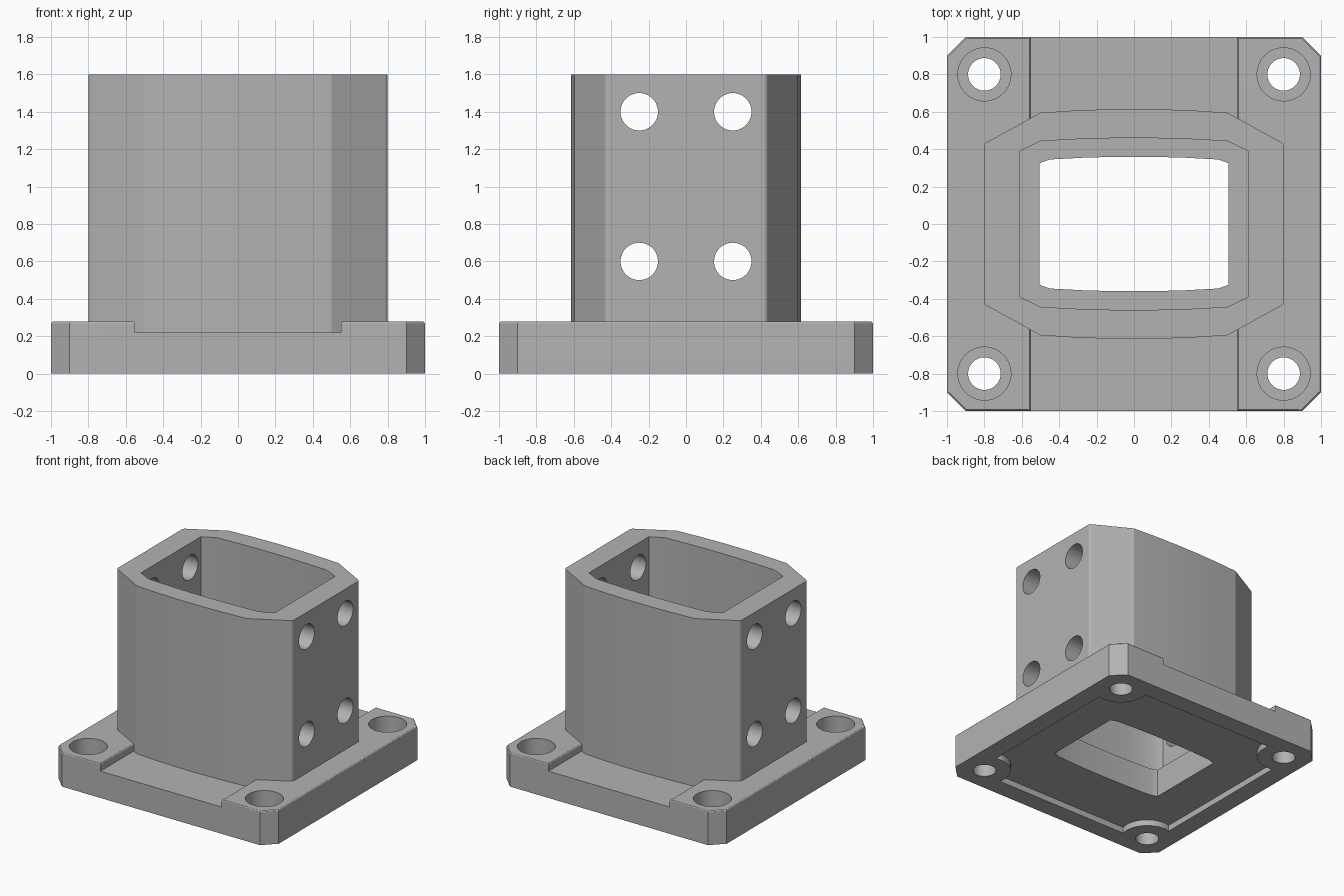
import bpy
import bmesh
from math import sin, cos, radians, pi, asin
from mathutils import Matrix

cube = bpy.data.objects.get("Cube")
if cube:
    bpy.data.objects.remove(cube)

grey = bpy.data.materials.new("machined_grey")
grey.use_nodes = True
grey.diffuse_color = (0.45, 0.45, 0.45, 1)
grey.node_tree.nodes["Principled BSDF"].inputs["Base Color"].default_value = grey.diffuse_color


def new_object(name, bm):
    bmesh.ops.recalc_face_normals(bm, faces=bm.faces)
    mesh = bpy.data.meshes.new(name)
    bm.to_mesh(mesh)
    bm.free()
    mesh.materials.append(grey)
    obj = bpy.data.objects.new(name, mesh)
    bpy.context.collection.objects.link(obj)
    return obj


def prism(points, start, end):
    """Extrude 3D profile points by the vector between start and end heights."""
    bm = bmesh.new()
    face = bm.faces.new([bm.verts.new((x, y, start)) for x, y in points])
    grown = bmesh.ops.extrude_face_region(bm, geom=[face])["geom"]
    moved = [v for v in grown if isinstance(v, bmesh.types.BMVert)]
    bmesh.ops.translate(bm, verts=moved, vec=(0, 0, end - start))
    bmesh.ops.recalc_face_normals(bm, faces=bm.faces)
    return bm


def circle(cx, cy, r, n=48):
    return [(cx + r * cos(2 * pi * i / n), cy + r * sin(2 * pi * i / n)) for i in range(n)]


def bowed_outline(side_x, side_y, end_x, end_y, mid_y):
    """Flat sides, cut corners, and gently bowed front and back."""
    steps = [end_x * (1 - 2 * i / 5) for i in range(6)]
    bow = [(x, mid_y - (mid_y - end_y) * (x / end_x) ** 2) for x in steps]
    half = [(side_x, side_y)] + bow + [(-side_x, side_y)]
    return half + [(-x, -y) for x, y in half]


def is_vertical(edge):
    a, b = (v.co for v in edge.verts)
    return abs(a.z - b.z) > 0.01 and (a.xy - b.xy).length < 0.001


def combine(target, other, operation):
    mod = target.modifiers.new(operation, 'BOOLEAN')
    mod.operation, mod.object, mod.solver = operation, other, 'EXACT'
    bpy.context.view_layer.objects.active = target
    bpy.ops.object.modifier_apply(modifier=mod.name)
    bpy.data.objects.remove(other)


def cut(target, points, start, end, turn=None):
    bm = prism(points, start, end)
    if turn:
        bmesh.ops.transform(bm, matrix=turn, verts=bm.verts)
    combine(target, new_object("cutter", bm), 'DIFFERENCE')


# Base plate: stepped profile with a shallow channel from front to back
TOP, CHANNEL = 0.28, 0.22
half = [(0.55, CHANNEL), (0.55, TOP), (1, TOP), (1, 0)]
bm = prism(half + [(-x, z) for x, z in reversed(half)], -1, 1)
bmesh.ops.transform(bm, matrix=Matrix.Rotation(pi / 2, 4, 'X'), verts=bm.verts)
corners = [e for e in bm.edges if is_vertical(e) and abs(e.verts[0].co.x) > 0.9]
bmesh.ops.bevel(bm, geom=corners, offset=0.1, segments=1, affect='EDGES')
rims = [e for e in bm.edges if not is_vertical(e) and min(v.co.z for v in e.verts) > 0.2]
bmesh.ops.bevel(bm, geom=rims, offset=0.015, segments=3, profile=0.5, affect='EDGES')
body = new_object("flanged_socket", bm)

# Upright sleeve with softened side edges
bm = prism(bowed_outline(0.8, 0.43, 0.5, 0.595, 0.615), 0.12, 1.6)
sharp = [e for e in bm.edges if is_vertical(e) and e.calc_face_angle() > radians(40)]
bmesh.ops.bevel(bm, geom=sharp, offset=0.015, segments=3, profile=0.5, affect='EDGES')
combine(body, new_object("sleeve", bm), 'UNION')

# Bore, and the narrower opening through the plate
cut(body, bowed_outline(0.61, 0.39, 0.5, 0.443, 0.46), TOP, 1.8)
cut(body, bowed_outline(0.505, 0.325, 0.45, 0.345, 0.36), -0.2, 0.5)

# Underside recess that leaves a round boss at each corner
WALL, HOLE, BOSS = 0.85, 0.8, 0.2
lean = asin((WALL - HOLE) / BOSS)
first, last = 1.5 * pi + lean, pi - lean
arc = [first + (last - first) * i / 16 for i in range(17)]
recess = []
for quarter in range(4):
    c, s = round(cos(quarter * pi / 2)), round(sin(quarter * pi / 2))
    for a in arc:
        x, y = HOLE + BOSS * cos(a), HOLE + BOSS * sin(a)
        recess.append((c * x - s * y, s * x + c * y))
cut(body, recess, -0.1, 0.05)

# Counterbored mounting holes
for x in (-HOLE, HOLE):
    for y in (-HOLE, HOLE):
        cut(body, circle(x, y, 0.087), -0.1, 0.4)
        cut(body, circle(x, y, 0.142), 0.11, 0.4)

# Cross holes through both sleeve sides
sideways = Matrix.Rotation(pi / 2, 4, 'Z') @ Matrix.Rotation(pi / 2, 4, 'X')
for y in (-0.25, 0.25):
    for z in (0.6, 1.4):
        cut(body, circle(y, z, 0.1), -1, 1, sideways)

# Smooth the rounded edges and holes, keep the flats crisp
bpy.ops.object.select_all(action='DESELECT')
body.select_set(True)
bpy.context.view_layer.objects.active = body
bpy.ops.object.shade_smooth_by_angle(angle=radians(24))
weighted = body.modifiers.new("weighted_normals", 'WEIGHTED_NORMAL')
weighted.keep_sharp = True
